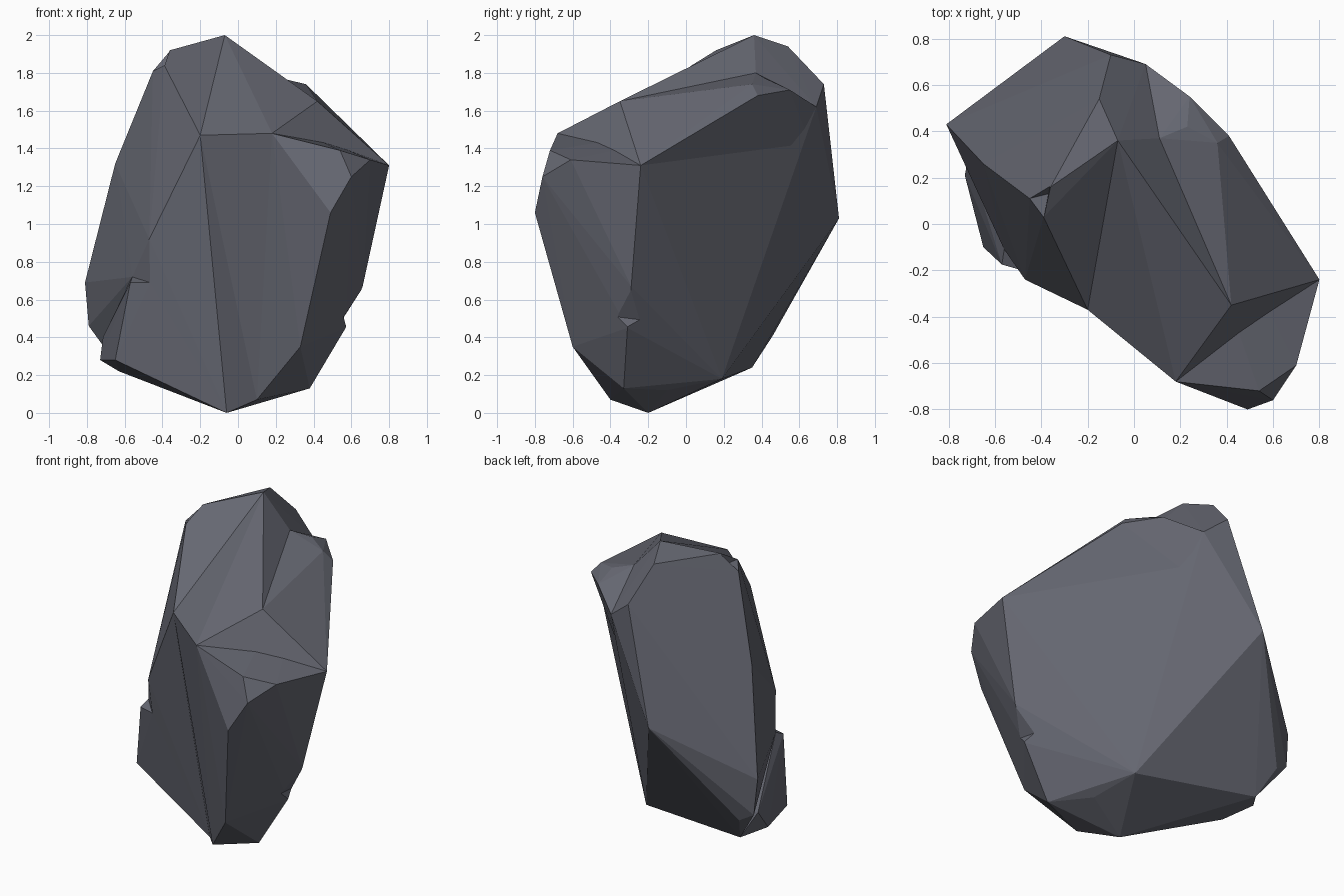
import bpy, bmesh

if "Cube" in bpy.data.objects:
    bpy.data.objects.remove(bpy.data.objects["Cube"])

stone = bpy.data.materials.new("slate grey")
stone.diffuse_color = (0.13, 0.135, 0.165, 1)
stone.use_nodes = True
stone.node_tree.nodes["Principled BSDF"].inputs["Base Color"].default_value = stone.diffuse_color


def hull(name, points):
    """Faceted lump wrapped around its corner points."""
    bm = bmesh.new()
    for p in points:
        bm.verts.new(p)
    bmesh.ops.convex_hull(bm, input=bm.verts)
    loose = [v for v in bm.verts if not v.link_faces]
    bmesh.ops.delete(bm, geom=loose, context='VERTS')
    bmesh.ops.recalc_face_normals(bm, faces=bm.faces)
    mesh = bpy.data.meshes.new(name)
    bm.to_mesh(mesh)
    bm.free()
    mesh.materials.append(stone)
    ob = bpy.data.objects.new(name, mesh)
    bpy.context.collection.objects.link(ob)
    return ob


def combine(target, other, operation):
    """Boolean the helper into the rock, then remove it."""
    mod = target.modifiers.new("combine", 'BOOLEAN')
    mod.operation, mod.object, mod.solver = operation, other, 'EXACT'
    bpy.context.view_layer.objects.active = target
    bpy.ops.object.modifier_apply(modifier=mod.name)
    bpy.data.objects.remove(other)


# Corners shared between lumps
peak = (-0.07, 0.36, 2.0)
brow = (-0.20, -0.37, 1.47)
front_top = (0.18, -0.68, 1.48)
front_ridge = (0.42, -0.35, 1.65)
right_corner = (0.80, -0.24, 1.31)
back_corner = (-0.30, 0.81, 1.03)
back_top = (0.05, 0.69, 1.62)
dent = (0.11, 0.37, 1.80)
foot = (-0.06, -0.20, 0.0)
back_foot = (0.15, 0.19, 0.18)
toe_back = (-0.63, 0.35, 0.24)
shelf_tip = (-0.465, -0.205, 0.69)
shelf_back = (-0.56, -0.11, 0.72)

# Left and back half
rock = hull("rock", [
    peak, brow, foot, back_foot, back_corner, back_top, dent, toe_back, shelf_tip, shelf_back,
    (-0.47, -0.24, 0.92), (-0.81, 0.43, 0.69), (-0.79, 0.44, 0.46), (-0.70, 0.46, 0.41),
    (-0.65, 0.26, 1.32), (-0.45, 0.11, 1.81), (-0.36, 0.16, 1.92), (-0.39, 0.03, 1.84),
    (-0.15, 0.54, 1.94), (-0.10, 0.73, 1.74)])

lumps = {
    # Right half below the ledge
    "front_right": [
        brow, front_top, right_corner, foot, back_foot, back_corner, back_top,
        (0.49, -0.80, 1.06), (0.54, -0.72, 1.39), (0.60, -0.76, 1.25), (0.70, -0.61, 1.34),
        (0.33, -0.60, 0.35), (0.38, -0.33, 0.13), (0.10, -0.40, 0.07), (0.22, -0.10, 0.12),
        (0.66, -0.29, 0.67), (0.57, -0.31, 0.45)],
    # Sloping front of the peak
    "upper_slope": [peak, brow, front_top, front_ridge, dent, back_corner, foot],
    # Steep facet above the ledge
    "ledge_facet": [front_top, front_ridge, right_corner, dent, foot],
    # Shoulder behind the peak
    "shoulder": [
        front_ridge, right_corner, back_corner, back_top, dent,
        (0.23, 0.42, 1.77), (0.36, 0.35, 1.74), (0.24, 0.55, 1.71), (0.41, 0.38, 1.68)],
    # Lower left toe
    "toe": [
        foot, shelf_tip, shelf_back, toe_back, back_foot, (-0.57, -0.175, 0.69),
        (-0.65, -0.10, 0.28), (-0.73, 0.21, 0.28), (-0.715, 0.29, 0.40), (-0.63, 0.05, 0.22)],
}
for name, points in lumps.items():
    combine(rock, hull(name, points), 'UNION')

# Small chips knocked off the edges
chips = [
    [(0.56, -0.38, 0.51), (0.55, -0.22, 0.49), (0.575, -0.31, 0.45), (0.665, -0.29, 0.67),
     (0.75, -0.31, 0.50)],
    [(-0.45, 0.11, 1.81), (-0.36, 0.17, 1.93), (-0.39, 0.02, 1.84), (-0.37, 0.13, 1.84),
     (-0.50, 0.04, 1.95)],
]
for points in chips:
    combine(rock, hull("chip_cutter", points), 'DIFFERENCE')

rock.data.shade_flat()
